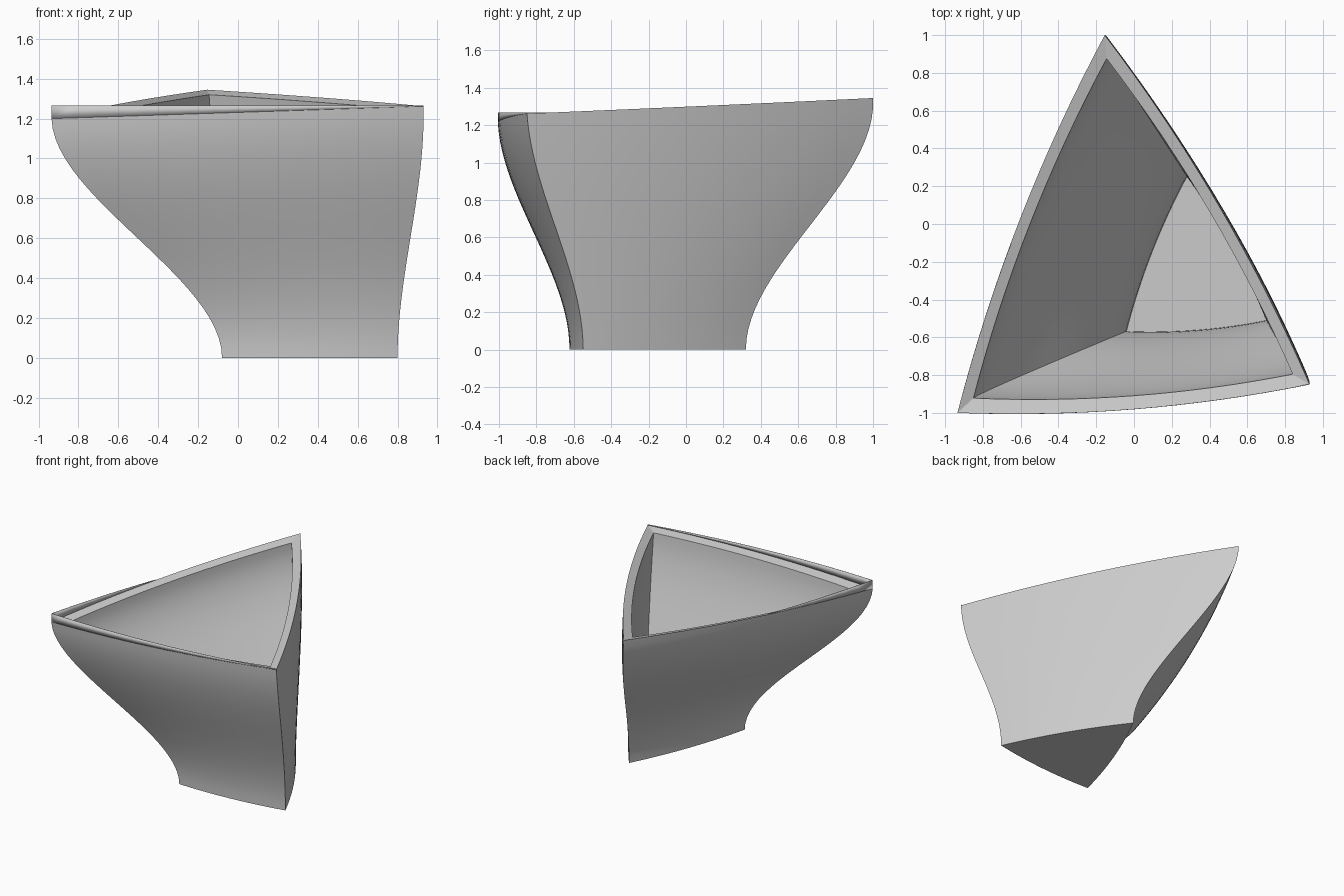
import bpy
import bmesh
from mathutils import Vector

if "Cube" in bpy.data.objects:
    bpy.data.objects.remove(bpy.data.objects["Cube"], do_unlink=True)

SIDE = 16      # segments along each of the three sides
RISE = 24      # segments up the wall
BULGE = 0.03   # outward bow of a side, relative to its length
FENCE_TOP = 1.267

grey = bpy.data.materials.new("light grey")
grey.use_nodes = True
colour = (0.6, 0.6, 0.6, 1)
grey.diffuse_color = colour
grey.node_tree.nodes["Principled BSDF"].inputs["Base Color"].default_value = colour


def triangle(*corners):
    return [Vector(c) for c in corners]


# Corner points: front left, front right, back as seen from the front
foot = triangle((-0.08, -0.62, 0), (0.80, -0.55, 0), (0.275, 0.32, 0))
mouth = triangle((-0.935, -1.0, 1.2), (0.93, -0.85, 1.262), (-0.155, 1.0, 1.345))
floor = triangle((-0.04, -0.568, 0.05), (0.70, -0.51, 0.05), (0.28, 0.25, 0.05))
lip = triangle((-0.85, -0.922, 1.185), (0.84, -0.795, 1.245), (-0.145, 0.875, 1.32))
tilt = (mouth[1] - mouth[0]).cross(mouth[2] - mouth[0]).normalized()


def ring(corners):
    """Points round a triangle whose sides bow outward."""
    points = []
    for i in range(3):
        a, b = corners[i], corners[(i + 1) % 3]
        d = b - a
        out = Vector((d.y, -d.x, 0)) * BULGE
        for k in range(SIDE):
            t = k / SIDE
            points.append(a + d * t + out * (4 * t * (1 - t)))
    return points


def s_curve(low, high, t):
    """Corner path leaving the base upright and meeting the mouth squarely."""
    h = (high.z - low.z) / 3
    p1 = low + Vector((0, 0, h))
    p2 = high - tilt * h
    s = 1 - t
    return low * s**3 + p1 * (3 * s * s * t) + p2 * (3 * s * t * t) + high * t**3


def wall(low, high):
    return [ring([s_curve(a, b, j / RISE) for a, b in zip(low, high)])
            for j in range(RISE + 1)]


def finish(bm, name, angle):
    mesh = bpy.data.meshes.new(name)
    bm.to_mesh(mesh)
    bm.free()
    mesh.materials.append(grey)
    obj = bpy.data.objects.new(name, mesh)
    bpy.context.collection.objects.link(obj)
    bpy.ops.object.select_all(action="DESELECT")
    obj.select_set(True)
    bpy.context.view_layer.objects.active = obj
    bpy.ops.object.shade_smooth_by_angle(angle=angle)
    return obj


# Bowl: outer wall up, over the sloping rim, inner wall down to the floor
bm = bmesh.new()
rings = wall(foot, mouth) + wall(floor, lip)[::-1]
loops = [[bm.verts.new(p) for p in r] for r in rings]
count = 3 * SIDE
for lower, upper in zip(loops, loops[1:]):
    for i in range(count):
        j = (i + 1) % count
        bm.faces.new((lower[i], lower[j], upper[j], upper[i]))
bm.faces.new(loops[0][::-1])
bm.faces.new(loops[-1])
bmesh.ops.recalc_face_normals(bm, faces=bm.faces)
finish(bm, "bowl", 0.26)

# Thin upright edge that levels the low part of the tilted mouth
bm = bmesh.new()
edge = ring(mouth)
for i in range(count):
    a, b = edge[i], edge[(i + 1) % count]
    if max(a.z, b.z) < FENCE_TOP:
        tops = [Vector((p.x, p.y, FENCE_TOP)) for p in (b, a)]
        bm.faces.new([bm.verts.new(p) for p in (a, b, *tops)])
bmesh.ops.remove_doubles(bm, verts=bm.verts, dist=0.0001)
fence = finish(bm, "levelling_edge", 0.26)
thick = fence.modifiers.new("thickness", "SOLIDIFY")
thick.thickness = 0.003
thick.offset = -1
